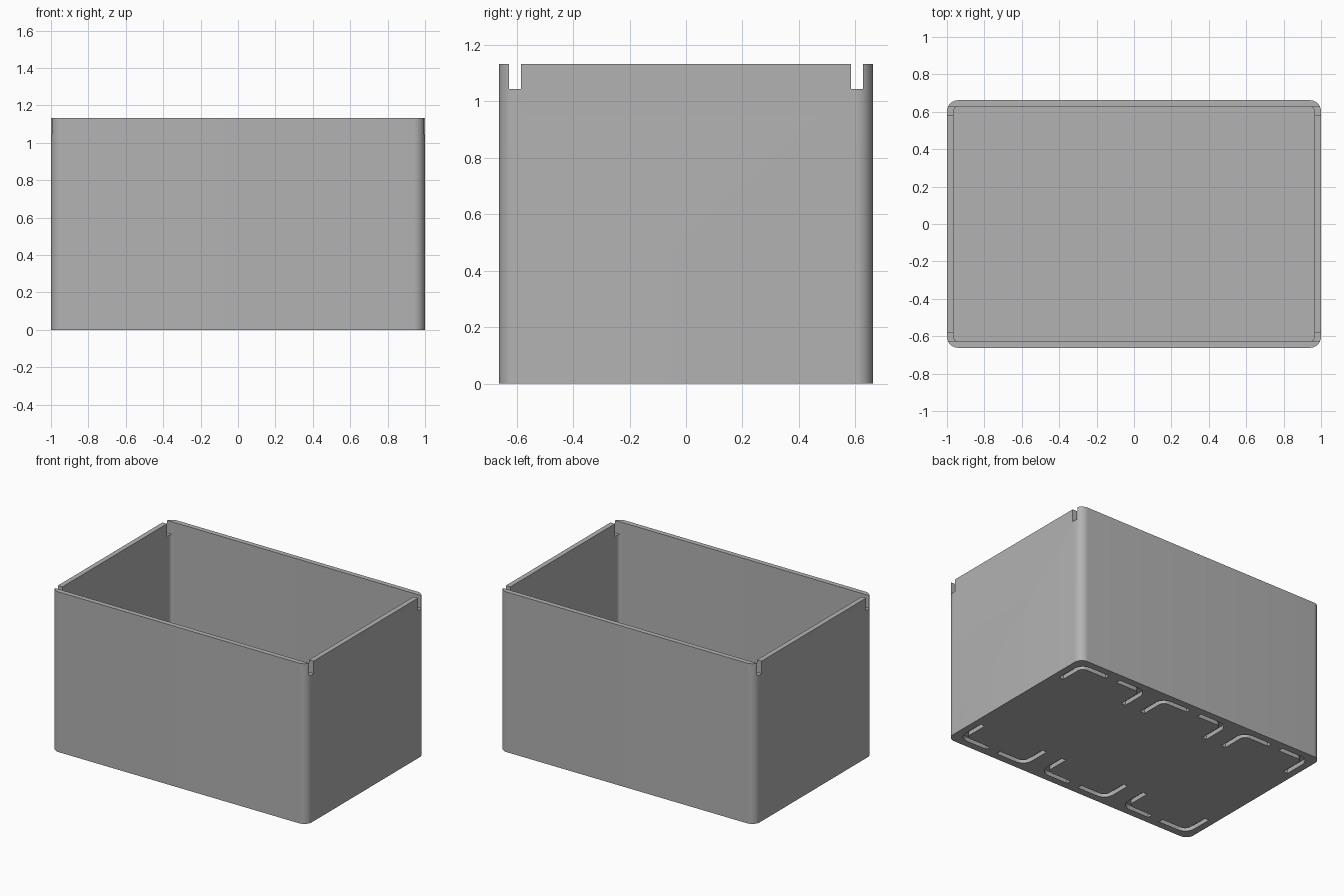
import bpy, bmesh, math

if "Cube" in bpy.data.objects:
    bpy.data.objects.remove(bpy.data.objects["Cube"])

HX, HY, H = 1.0, 0.662, 1.133      # outer half sizes and height
WALL, FLOOR, R = 0.035, 0.05, 0.06

grey = bpy.data.materials.new("plain grey")
grey.diffuse_color = (0.45, 0.45, 0.45, 1)
grey.use_nodes = True
grey.node_tree.nodes["Principled BSDF"].inputs["Base Color"].default_value = grey.diffuse_color


def arc(cx, cy, r, a0, a1, n=10):
    return [(cx + r * math.cos(math.radians(a0 + (a1 - a0) * i / n)),
             cy + r * math.sin(math.radians(a0 + (a1 - a0) * i / n))) for i in range(n + 1)]


def rounded_rect(hx, hy, r):
    pts = []
    for sx, sy, a in ((1, 1, 0), (-1, 1, 90), (-1, -1, 180), (1, -1, 270)):
        pts += arc(sx * (hx - r), sy * (hy - r), r, a, a + 90)
    return pts


def loft(bm, sections):
    """Skin a stack of (outline, z) sections and cap both ends."""
    rings = [[bm.verts.new((x, y, z)) for x, y in pts] for pts, z in sections]
    n = len(rings[0])
    for a, b in zip(rings, rings[1:]):
        for i in range(n):
            bm.faces.new((a[i], a[(i + 1) % n], b[(i + 1) % n], b[i]))
    bm.faces.new(rings[0][::-1])
    bm.faces.new(rings[-1])


def make_object(name, bm):
    bmesh.ops.recalc_face_normals(bm, faces=bm.faces)
    me = bpy.data.meshes.new(name)
    bm.to_mesh(me)
    bm.free()
    me.materials.append(grey)
    ob = bpy.data.objects.new(name, me)
    bpy.context.collection.objects.link(ob)
    return ob


# Open bin with rounded corners
bm = bmesh.new()
outer = rounded_rect(HX, HY, R)
inner = rounded_rect(HX - WALL, HY - WALL, R - WALL)
loft(bm, [(outer, 0), (outer, H), (inner, H), (inner, FLOOR)])
storage_bin = make_object("storage_bin", bm)

# Cutters: rim notches in the end walls
bm = bmesh.new()
for sx in (-1, 1):
    for sy in (-1, 1):
        pts = [(sx * x, sy * y) for x, y in
               ((0.92, 0.584), (1.1, 0.584), (1.1, 0.6265), (0.92, 0.6265))]
        loft(bm, [(pts, 1.044), (pts, 1.3)])

# Cutters: four L-shaped grooves for each of three cells underneath
A, B, W, GR, DEPTH = 0.275, 0.61, 0.035, 0.075, 0.03
profile = ([(0.045, B)] + arc(A - GR, B - GR, GR, 90, 0) + [(A, 0.39), (A - W, 0.39)]
           + arc(A - GR, B - GR, GR - W, 0, 90) + [(0.045, B - W)])
for cx in (-0.675, 0, 0.675):
    for sx in (-1, 1):
        for sy in (-1, 1):
            pts = [(cx + sx * x, sy * y) for x, y in profile]
            loft(bm, [(pts, -0.1), (pts, DEPTH)])
cutter = make_object("notch_and_groove_cutter", bm)
cutter.hide_render = True

# Cut, then remove the helper
mod = storage_bin.modifiers.new("cuts", 'BOOLEAN')
mod.operation = 'DIFFERENCE'
mod.solver = 'EXACT'
mod.object = cutter
bpy.context.view_layer.objects.active = storage_bin
storage_bin.select_set(True)
bpy.ops.object.modifier_apply(modifier=mod.name)
bpy.data.objects.remove(cutter)
bpy.ops.object.shade_smooth_by_angle(angle=math.radians(30))
